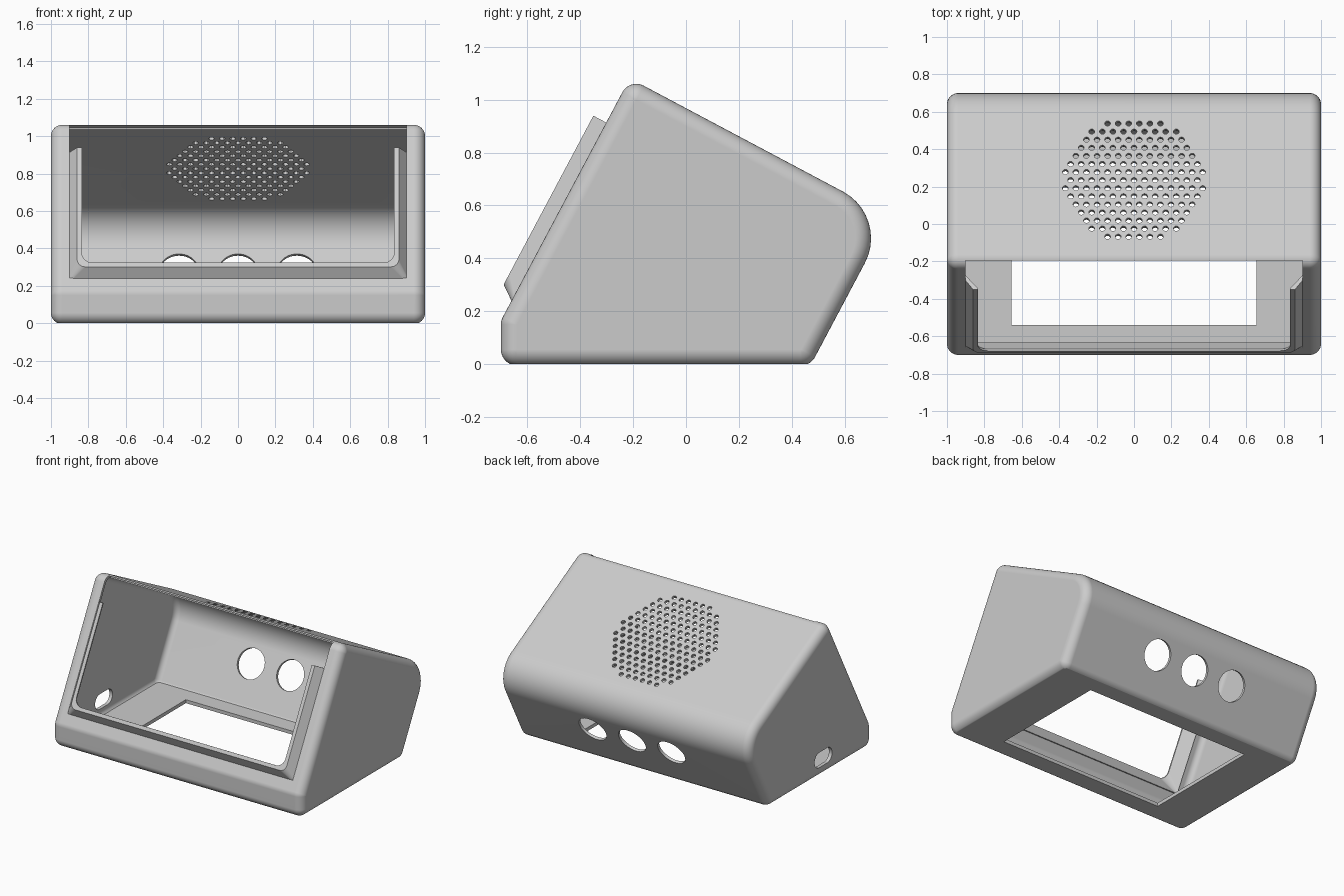
import bpy, bmesh, math
from mathutils import Matrix, Vector

if "Cube" in bpy.data.objects:
    bpy.data.objects.remove(bpy.data.objects["Cube"])

R = 0.06                                   # outer edge rounding
TILT = math.radians(62)                    # slope of the front face
D = Vector((0, math.cos(TILT), math.sin(TILT)))    # up along the front slope
N = Vector((0, -math.sin(TILT), math.cos(TILT)))   # out of the front slope
FOOT = Vector((0, -0.66, 0.24))            # lower edge of the screen opening

grey = bpy.data.materials.new("light grey plastic")
grey.diffuse_color = (0.6, 0.6, 0.6, 1)
grey.use_nodes = True
grey.node_tree.nodes["Principled BSDF"].inputs["Base Color"].default_value = grey.diffuse_color

# side profile corners: y, z, core radius, first and last normal angle
CORNERS = [(-0.64, 0.055, 0, 270, 180), (-0.64, 0.15, 0, 180, 152),
           (-0.188, 1.0, 0, 152, 62), (0.5, 0.476, 0.14, 62, -28),
           (0.435, 0.055, 0, -28, -90)]


def finish(bm, name):
    bmesh.ops.recalc_face_normals(bm, faces=bm.faces[:])
    me = bpy.data.meshes.new(name)
    bm.to_mesh(me)
    bm.free()
    ob = bpy.data.objects.new(name, me)
    bpy.context.collection.objects.link(ob)
    me.materials.append(grey)
    return ob


def loft(bm, rings, closed=True):
    rows = [[bm.verts.new(p) for p in ring] for ring in rings]
    n = len(rows[0])
    for a, b in zip(rows, rows[1:]):
        for i in range(n):
            j = (i + 1) % n
            bm.faces.new((a[i], a[j], b[j], b[i]))
    bm.faces.new(rows[0])
    bm.faces.new(rows[-1][::-1])


def profile(x, e):
    pts = []
    for y, z, rho, a0, a1 in CORNERS:
        for k in range(11):
            a = math.radians(a0 + (a1 - a0) * k / 10)
            pts.append((x, y + (rho + e) * math.cos(a), z + (rho + e) * math.sin(a)))
    return pts


def rounded_body(name, half, r, floor):
    """Wedge with all edges rounded by r, cut flat at the floor height."""
    bm = bmesh.new()
    steps = [math.radians(90 * k / 8) for k in range(9)]
    side = [(half - r + r * math.sin(t), r * math.cos(t)) for t in steps]
    loft(bm, [profile(-x, e) for x, e in reversed(side)] + [profile(x, e) for x, e in side])
    bmesh.ops.remove_doubles(bm, verts=bm.verts[:], dist=1e-5)
    cut = bmesh.ops.bisect_plane(bm, geom=bm.verts[:] + bm.edges[:] + bm.faces[:], dist=1e-6,
                                 plane_co=(0, 0, floor), plane_no=(0, 0, 1), clear_inner=True)
    edges = [g for g in cut["geom_cut"] if isinstance(g, bmesh.types.BMEdge)]
    bmesh.ops.contextual_create(bm, geom=edges)
    return finish(bm, name)


def frame(x_axis, y_axis, z_axis, origin):
    m = Matrix((x_axis, y_axis, z_axis)).transposed().to_4x4()
    m.translation = origin
    return m


def box(bm, lo, hi, m=Matrix()):
    lo, hi = Vector(lo), Vector(hi)
    size = Matrix.Diagonal((*(hi - lo), 1))
    bmesh.ops.create_cube(bm, size=1, matrix=m @ Matrix.Translation((lo + hi) / 2) @ size)


def cylinder(bm, r, depth, seg, m):
    bmesh.ops.create_cone(bm, cap_ends=True, segments=seg, radius1=r, radius2=r,
                          depth=depth, matrix=m)


def subtract(ob, cutter):
    mod = ob.modifiers.new("cut", 'BOOLEAN')
    mod.operation, mod.solver, mod.object = 'DIFFERENCE', 'EXACT', cutter
    bpy.context.view_layer.objects.active = ob
    bpy.ops.object.modifier_apply(modifier=mod.name)
    bpy.data.objects.remove(cutter)


def smooth(ob):
    bpy.ops.object.select_all(action='DESELECT')
    ob.select_set(True)
    bpy.context.view_layer.objects.active = ob
    bpy.ops.object.shade_smooth_by_angle(angle=math.radians(30))
    ob.modifiers.new("flat areas", 'WEIGHTED_NORMAL').keep_sharp = True


# hollow housing
housing = rounded_body("housing", 1.0, R, 0.0)
subtract(housing, rounded_body("cavity_cutter", 0.975, R - 0.02, 0.025))

X = Vector((1, 0, 0))
slope = frame(X, D, N, FOOT)

# screen opening, open towards the top edge
bm = bmesh.new()
box(bm, (-0.9, 0, -0.06), (0.9, 0.942, 0.1), slope)
subtract(housing, finish(bm, "opening_cutter"))

# window in the floor
bm = bmesh.new()
box(bm, (-0.655, -0.54, -0.1), (0.655, 0.34, 0.1))
subtract(housing, finish(bm, "floor_cutter"))

# three round holes in the back
bm = bmesh.new()
for x in (-0.315, 0, 0.315):
    cylinder(bm, 0.105, 0.14, 40, frame(X, D, N, Vector((x, 0.612, 0.27))))
subtract(housing, finish(bm, "back_hole_cutter"))

# rounded slot in the left side
bm = bmesh.new()
ring = []
for k in range(24):
    a = 2 * math.pi * (k + 0.5) / 24
    ring.append((-0.14 + math.copysign(0.045, math.cos(a)) + 0.055 * math.cos(a),
                 0.125 + 0.055 * math.sin(a)))
loft(bm, [[(x, y, z) for y, z in ring] for x in (-1.1, -0.9)])
subtract(housing, finish(bm, "side_slot_cutter"))

# hexagonal field of speaker holes in the top slope
bm = bmesh.new()
P = 0.0565
centre = Vector((0, 0.235, 0.843))
for row in range(-7, 8):
    for col in range(-8, 9):
        x = (col + 0.5 * (row % 2)) * P
        s = row * P * 0.866
        if math.hypot(x, s) < 0.376:
            cylinder(bm, 0.0155, 0.1, 12, frame(X, -N, D, centre + x * X - s * N))
subtract(housing, finish(bm, "speaker_cutter"))
smooth(housing)

# U-shaped retaining lip leaning inward over the opening
SECTION = [(-0.005, -0.006), (0.04, 0.055), (0.065, 0.055), (0.065, 0.045),
           (0.022, -0.004), (0.0, -0.03), (-0.005, -0.015)]


def lip_path(o):
    """Left end, rounded left corner, rounded right corner, right end."""
    r = 0.02 + 0.6 * max(o, 0)
    w = 0.9 - o
    left = [(-w, 0.763)]
    for k in range(9):
        a = math.pi + math.pi / 2 * k / 8
        left.append((-w + r + r * math.cos(a), o + r + r * math.sin(a)))
    return left + [(-x, s) for x, s in reversed(left)]


bm = bmesh.new()
paths = [[slope @ Vector((x, s, h)) for x, s in lip_path(o)] for o, h in SECTION]
loft(bm, list(zip(*paths)))
smooth(finish(bm, "screen_lip"))
